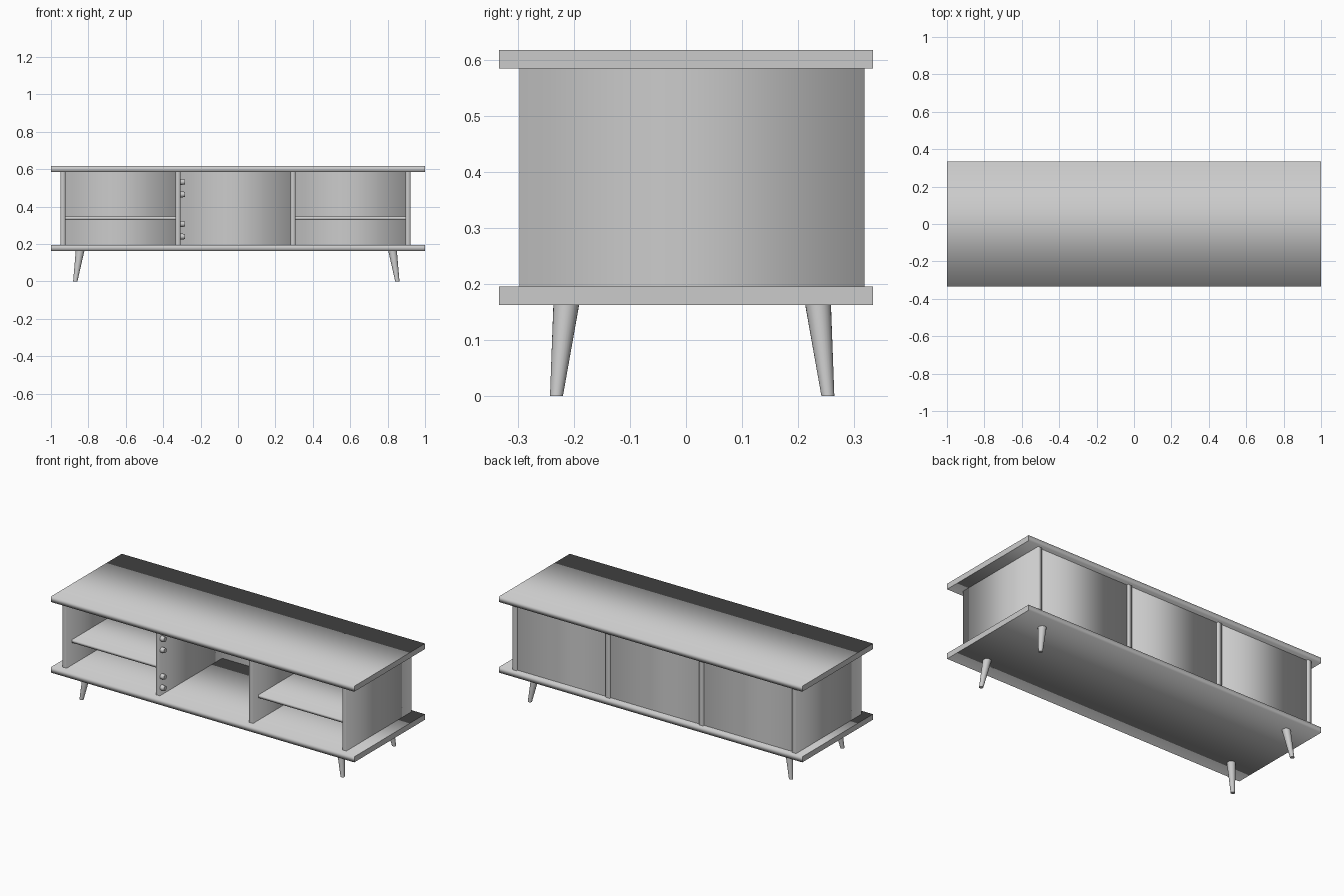
import bpy
import bmesh
from mathutils import Vector

default = bpy.data.objects.get("Cube")
if default:
    bpy.data.objects.remove(default, do_unlink=True)

grey = bpy.data.materials.new("plain grey")
grey.use_nodes = True
COLOUR = (0.6, 0.6, 0.6, 1)
grey.diffuse_color = COLOUR
grey.node_tree.nodes["Principled BSDF"].inputs["Base Color"].default_value = COLOUR


def finish(name, bm, axis):
    """Smooth the faces around the axis and keep the end caps flat."""
    bmesh.ops.recalc_face_normals(bm, faces=bm.faces)
    for face in bm.faces:
        face.smooth = abs(face.normal[axis]) < 0.9
    mesh = bpy.data.meshes.new(name)
    bm.to_mesh(mesh)
    bm.free()
    mesh.materials.append(grey)
    obj = bpy.data.objects.new(name, mesh)
    bpy.context.collection.objects.link(obj)
    return obj


def board(name, low, high, axis):
    """Box between two corners, softly shaded around its long axis."""
    bm = bmesh.new()
    bmesh.ops.create_cube(bm, size=1)
    low, high = Vector(low), Vector(high)
    for v in bm.verts:
        v.co = (low + high) / 2 + v.co * (high - low)
    return finish(name, bm, axis)


def rod(name, start, end, r_start, r_end, axis, sides=24):
    """Tapered round rod whose ends stay square to the axis."""
    bm = bmesh.new()
    bmesh.ops.create_cone(bm, cap_ends=True, segments=sides,
                          radius1=r_start, radius2=r_end, depth=1)
    start, end = Vector(start), Vector(end)
    for v in bm.verts:
        t = v.co.z + 0.5
        across = Vector((v.co.x, v.co.y, 0)) if axis == 2 else Vector((0, v.co.x, v.co.y))
        v.co = start.lerp(end, t) + across
    return finish(name, bm, axis)


# Top and bottom slabs
FLOOR, CEILING, SLAB = 0.196, 0.584, 0.033
DEPTH = 0.333
board("bottom_slab", (-1, -DEPTH, FLOOR - SLAB), (1, DEPTH, FLOOR), 0)
board("top_slab", (-1, -DEPTH, CEILING), (1, DEPTH, CEILING + SLAB), 0)

# Upright panels at an even pitch
THICK, PITCH, FIRST = 0.0265, 0.615, -0.949
FRONT, BACK = -0.297, 0.318
uprights = [FIRST + PITCH * i for i in range(4)]
for name, x in zip(("right_side", "right_divider", "left_divider", "left_side"), uprights):
    board(name, (x, FRONT, FLOOR), (x + THICK, BACK, CEILING), 2)

# Back panels and shelves between the uprights
for i, bay in enumerate(("right", "middle", "left")):
    x0, x1 = uprights[i] + THICK, uprights[i + 1]
    board(bay + "_back_panel", (x0, 0.29, FLOOR), (x1, 0.308, CEILING), 2)
    if bay != "middle":
        board(bay + "_shelf", (x0, -0.246, 0.329), (x1, 0.29, 0.347), 0)

# Hinge cups on the right divider
hinge_x = uprights[1] + THICK
for i, z in enumerate((0.24, 0.307, 0.465, 0.532)):
    rod(f"hinge_cup_{i + 1}", (hinge_x, -0.28, z), (hinge_x + 0.024, -0.28, z), 0.016, 0.014, 0)

# Splayed tapered legs
for side, sx in (("right", -1), ("left", 1)):
    for end, sy in (("front", -1), ("back", 1)):
        rod(f"{end}_{side}_leg",
            (sx * 0.861 - 0.009, sy * 0.242 + 0.011, 0),
            (sx * 0.8355 - 0.009, sy * 0.2245 + 0.011, FLOOR - SLAB),
            0.0115, 0.023, 2)
